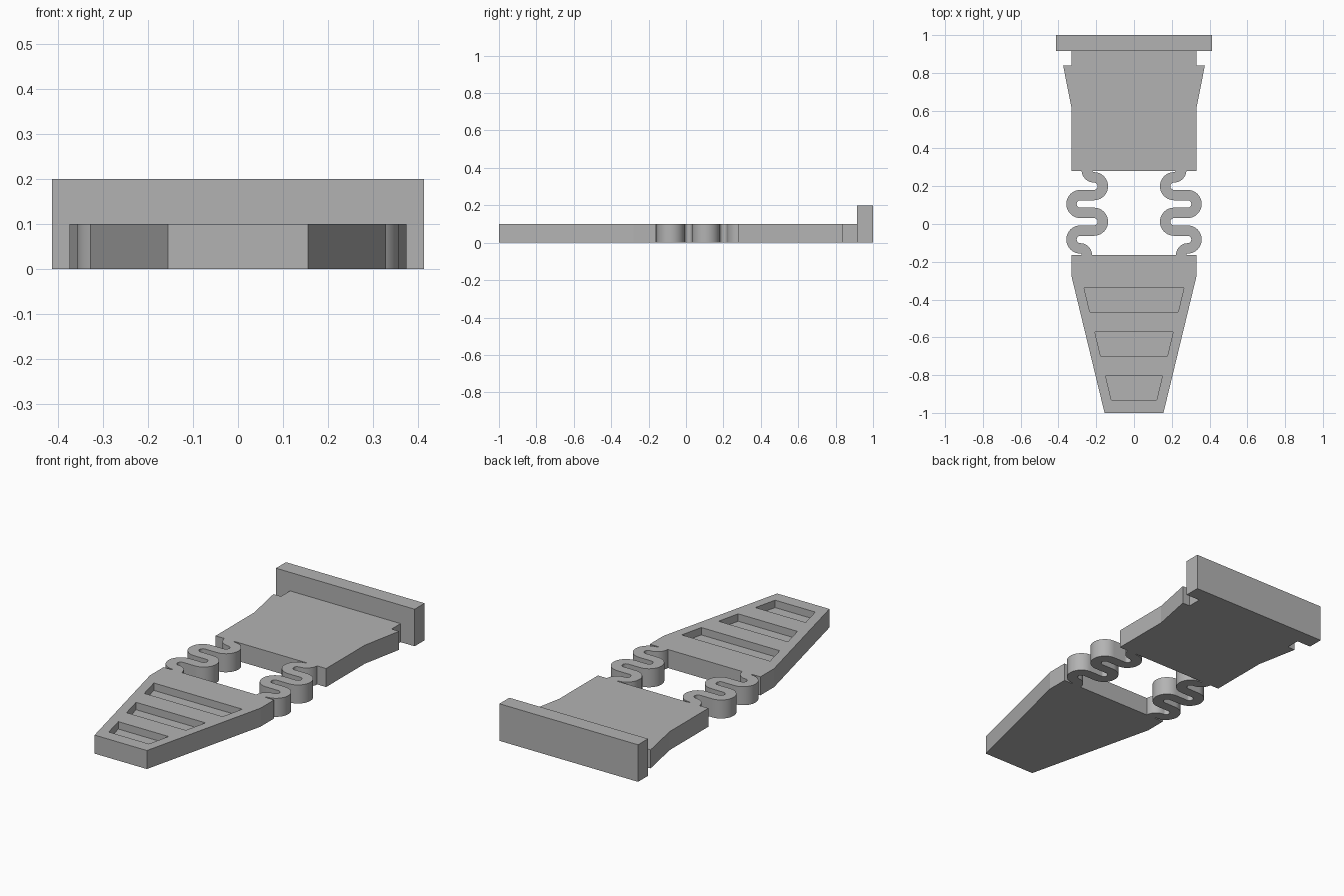
import bpy, bmesh, math
from math import pi, cos, sin

cube = bpy.data.objects.get("Cube")
if cube:
    bpy.data.objects.remove(cube, do_unlink=True)

THICK = 0.1

grey = bpy.data.materials.new("plain_grey")
grey.use_nodes = True
colour = (0.45, 0.45, 0.45, 1)
grey.diffuse_color = colour
grey.node_tree.nodes["Principled BSDF"].inputs["Base Color"].default_value = colour


def finish(name, bm):
    bmesh.ops.recalc_face_normals(bm, faces=bm.faces)
    mesh = bpy.data.meshes.new(name)
    bm.to_mesh(mesh)
    bm.free()
    mesh.materials.append(grey)
    obj = bpy.data.objects.new(name, mesh)
    bpy.context.collection.objects.link(obj)
    return obj


def plate(name, half, z0, z1):
    """Extrude a half outline (x, y), mirrored across x = 0."""
    outline = half + [(-x, y) for x, y in reversed(half)]
    bm = bmesh.new()
    face = bm.faces.new([bm.verts.new((x, y, z0)) for x, y in outline])
    ext = bmesh.ops.extrude_face_region(bm, geom=[face])
    top = [v for v in ext["geom"] if isinstance(v, bmesh.types.BMVert)]
    bmesh.ops.translate(bm, verts=top, vec=(0, 0, z1 - z0))
    return finish(name, bm)


def arc(cx, cy, r, a0, a1, steps):
    """Centre-line samples: position and unit normal along an arc."""
    turn = 1 if a1 > a0 else -1
    out = []
    for i in range(steps + 1):
        a = a0 + (a1 - a0) * i / steps
        out.append((cx + r * cos(a), cy + r * sin(a), turn * cos(a), turn * sin(a)))
    return out


def spring(name, side):
    """Winding strip of constant width joining the two plates."""
    r, half_w = 0.047, 0.0275
    inner, outer = 0.212, 0.284
    path = [(0.25, 0.285, -1, 0)]
    path += arc(inner, 0.285, 0.038, 0, -pi / 2, 8)[1:]
    for i in range(4):
        cy = 0.2 - 2 * r * i
        if i % 2 == 0:
            path += arc(inner, cy, r, pi / 2, 3 * pi / 2, 20)
        else:
            path += arc(outer, cy, r, pi / 2, -pi / 2, 20)
    path += arc(outer, -0.163, 0.034, pi / 2, pi, 8)
    # drop repeated joints between arcs
    clean = [path[0]]
    for p in path[1:]:
        if math.dist(p[:2], clean[-1][:2]) > 1e-4:
            clean.append(p)
    # keep the normal on one side of the strip all along
    rails = []
    for i, (x, y, nx, ny) in enumerate(clean):
        a, b = clean[max(i - 1, 0)], clean[min(i + 1, len(clean) - 1)]
        if (b[0] - a[0]) * ny - (b[1] - a[1]) * nx < 0:
            nx, ny = -nx, -ny
        rails.append((x, y, nx * half_w, ny * half_w))
    bm = bmesh.new()
    rings = [[bm.verts.new((side * (x + s * nx), y + s * ny, z))
              for s, z in ((-1, 0), (1, 0), (1, THICK), (-1, THICK))]
             for x, y, nx, ny in rails]
    for a, b in zip(rings, rings[1:]):
        for k in range(4):
            m = (k + 1) % 4
            bm.faces.new((a[k], a[m], b[m], b[k]))
    bm.faces.new(rings[0])
    bm.faces.new(rings[-1])
    obj = finish(name, bm)
    bpy.ops.object.select_all(action='DESELECT')
    obj.select_set(True)
    bpy.context.view_layer.objects.active = obj
    bpy.ops.object.shade_smooth_by_angle(angle=math.radians(35))


# Upright end plate and barbed latch body
plate("end_plate", [(0.414, 0.915), (0.414, 1.0)], 0, 0.2)
plate("latch_body", [(0.33, 0.28), (0.33, 0.61), (0.375, 0.838),
                     (0.33, 0.838), (0.33, 0.915)], 0, THICK)

# Tapered grip with three recessed finger pockets
grip = plate("tapered_grip", [(0.156, -1.0), (0.33, -0.28), (0.33, -0.163)], 0, THICK)
for i in range(3):
    y = -0.34 - 0.233 * i
    w = 0.264 - 0.057 * i
    cutter = plate("pocket_cutter", [(w - 0.03, y - 0.125), (w, y)], 0.06, 0.2)
    cutter.hide_render = True
    mod = grip.modifiers.new("pocket", 'BOOLEAN')
    mod.operation = 'DIFFERENCE'
    mod.solver = 'EXACT'
    mod.object = cutter
    bpy.context.view_layer.objects.active = grip
    bpy.ops.object.modifier_apply(modifier=mod.name)
    bpy.data.objects.remove(cutter, do_unlink=True)

# Pair of winding springs
spring("left_spring", 1)
spring("right_spring", -1)
